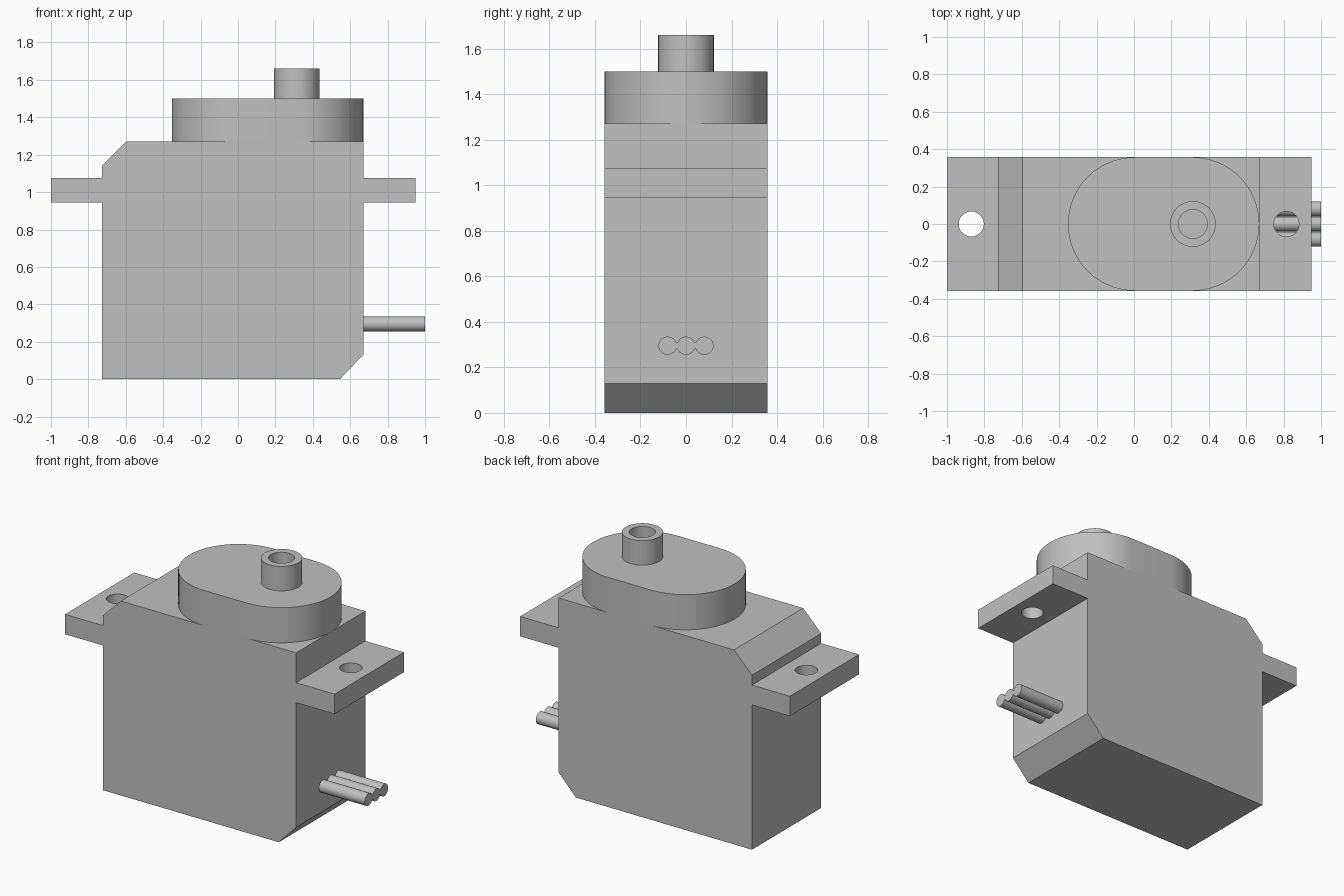
import bpy
import bmesh
from math import sin, cos, pi, asin, radians
from mathutils import Vector

cube = bpy.data.objects.get("Cube")
if cube:
    bpy.data.objects.remove(cube, do_unlink=True)

GREY = (0.53, 0.53, 0.53, 1)
grey = bpy.data.materials.new("plastic_grey")
grey.use_nodes = True
grey.diffuse_color = GREY
grey.node_tree.nodes["Principled BSDF"].inputs["Base Color"].default_value = GREY

HALF = 0.357       # half depth of the case
LEFT, RIGHT = -0.727, 0.67
TOP, CAP_TOP = 1.27, 1.5
SHAFT_X = 0.315


def arc(cx, cy, r, start, end, steps):
    """Points along an arc, angles in radians."""
    angles = [start + (end - start) * i / steps for i in range(steps + 1)]
    return [(cx + r * cos(a), cy + r * sin(a)) for a in angles]


def prism(name, points, place, direction):
    """Extrude a flat outline along a direction."""
    bm = bmesh.new()
    face = bm.faces.new([bm.verts.new(place(*p)) for p in points])
    grown = bmesh.ops.extrude_face_region(bm, geom=[face], use_keep_orig=True)
    verts = [v for v in grown["geom"] if isinstance(v, bmesh.types.BMVert)]
    bmesh.ops.translate(bm, verts=verts, vec=Vector(direction))
    bmesh.ops.recalc_face_normals(bm, faces=bm.faces)
    mesh = bpy.data.meshes.new(name)
    bm.to_mesh(mesh)
    bm.free()
    mesh.materials.append(grey)
    obj = bpy.data.objects.new(name, mesh)
    bpy.context.collection.objects.link(obj)
    return obj


def select(obj):
    bpy.ops.object.select_all(action="DESELECT")
    obj.select_set(True)
    bpy.context.view_layer.objects.active = obj


def drill(obj, x, r, z, depth):
    """Cut a round vertical hole."""
    cutter = prism("hole_cutter", arc(x, 0, r, 0, 2 * pi, 48)[:-1],
                   lambda a, b: (a, b, z), (0, 0, depth))
    cutter.hide_render = True
    mod = obj.modifiers.new("hole", "BOOLEAN")
    mod.operation, mod.object, mod.solver = "DIFFERENCE", cutter, "EXACT"
    select(obj)
    bpy.ops.object.modifier_apply(modifier=mod.name)
    bpy.data.objects.remove(cutter, do_unlink=True)


# Case with chamfered corners and both mounting tabs
outline = [(LEFT, 0), (0.545, 0), (RIGHT, 0.13), (RIGHT, 0.945), (0.948, 0.945),
           (0.948, 1.075), (RIGHT, 1.075), (RIGHT, TOP), (-0.597, TOP),
           (LEFT, 1.14), (LEFT, 1.075), (-1, 1.075), (-1, 0.945), (LEFT, 0.945)]
case = prism("case_with_tabs", outline, lambda x, z: (x, -HALF, z), (0, 2 * HALF, 0))
for hole_x in (-0.87, 0.815):
    drill(case, hole_x, 0.067, 0.8, 0.4)

# Rounded gear housing on top
stadium = (arc(RIGHT - HALF, 0, HALF, -pi / 2, pi / 2, 32)
           + arc(0.004, 0, HALF, pi / 2, 3 * pi / 2, 32))
housing = prism("gear_housing", stadium, lambda x, y: (x, y, TOP), (0, 0, CAP_TOP - TOP))

# Hollow output shaft
shaft = prism("output_shaft", arc(SHAFT_X, 0, 0.122, 0, 2 * pi, 48)[:-1],
              lambda x, y: (x, y, CAP_TOP), (0, 0, 0.16))
drill(shaft, SHAFT_X, 0.077, CAP_TOP + 0.005, 0.3)

# Three-core ribbon cable, cores joined by a narrow web
WIRE_R, PITCH = 0.04, 0.081
neck = asin(0.35)
upper = []
for i in (1, 0, -1):
    start = 0 if i == 1 else neck
    end = pi if i == -1 else pi - neck
    upper += arc(i * PITCH, 0, WIRE_R, start, end, 12)
lower = [(-y, -z) for y, z in upper]
cable = prism("ribbon_cable", upper[:-1] + lower[:-1],
              lambda y, z: (RIGHT - 0.01, y, z + 0.295), (1.01 - RIGHT, 0, 0))

for part in (case, housing, shaft, cable):
    select(part)
    bpy.ops.object.shade_smooth_by_angle(angle=radians(30))
